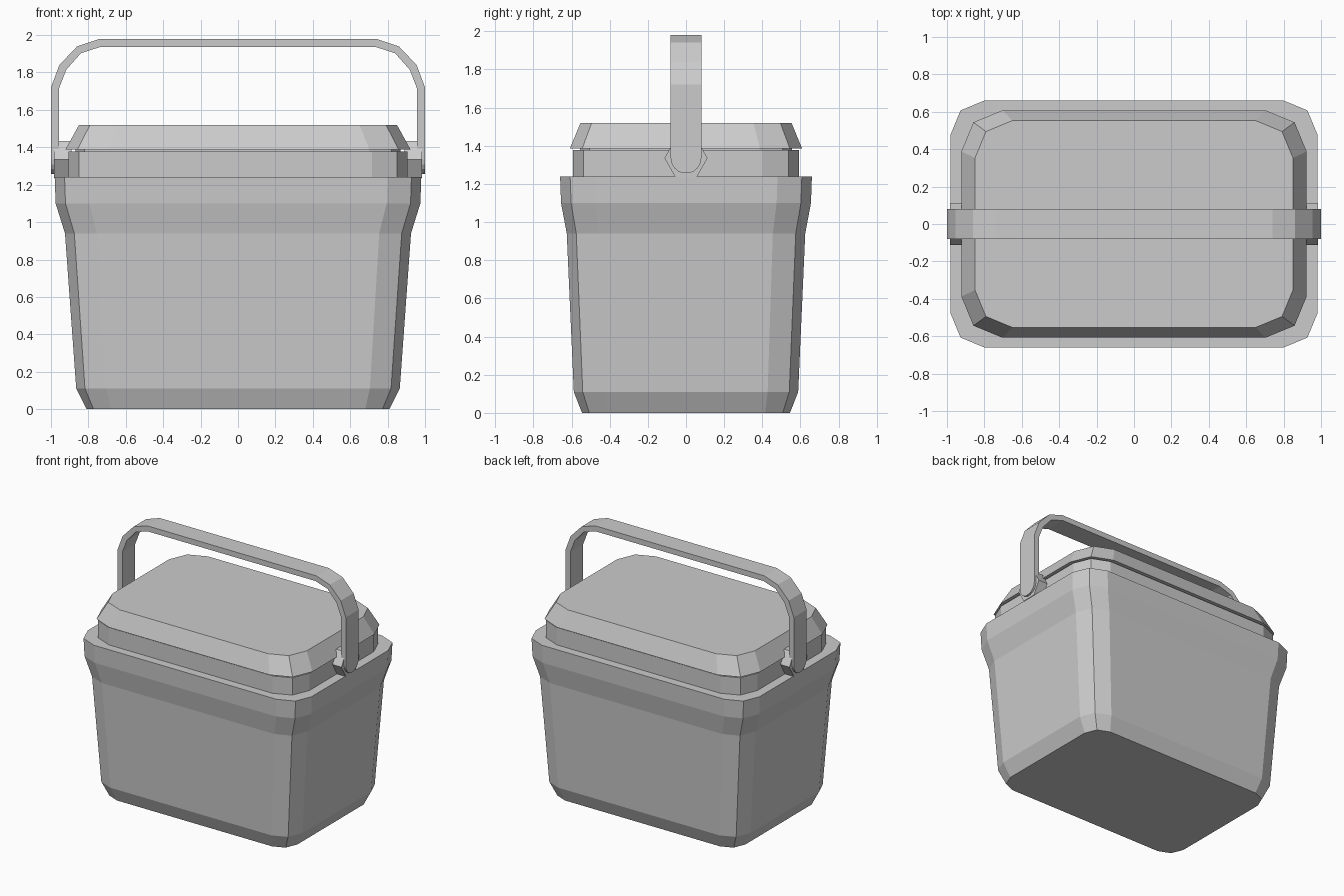
import bpy, bmesh, math

if "Cube" in bpy.data.objects:
    bpy.data.objects.remove(bpy.data.objects["Cube"])


def finish(name, bm):
    bmesh.ops.recalc_face_normals(bm, faces=bm.faces)
    mesh = bpy.data.meshes.new(name)
    bm.to_mesh(mesh)
    bm.free()
    obj = bpy.data.objects.new(name, mesh)
    bpy.context.collection.objects.link(obj)
    return obj


def loft(name, rings):
    """Skin a list of equal-length closed point loops and cap both ends."""
    bm = bmesh.new()
    loops = [[bm.verts.new(p) for p in ring] for ring in rings]
    n = len(loops[0])
    for a, b in zip(loops, loops[1:]):
        for i in range(n):
            j = (i + 1) % n
            bm.faces.new((a[i], a[j], b[j], b[i]))
    bm.faces.new(loops[0][::-1])
    bm.faces.new(loops[-1])
    return finish(name, bm)


def rounded_rect(hx, hy, r, z):
    """Rectangle whose corners are rounded with two segments each."""
    pts = []
    for k, (sx, sy) in enumerate([(1, 1), (-1, 1), (-1, -1), (1, -1)]):
        for s in range(3):
            a = math.radians(90 * k + 45 * s)
            pts.append((sx * (hx - r) + r * math.cos(a),
                        sy * (hy - r) + r * math.sin(a), z))
    return pts


# Tapered tub with flared rim
loft("tub", [rounded_rect(*s) for s in [
    (0.81, 0.545, 0.13, 0.0), (0.865, 0.588, 0.16, 0.11),
    (0.925, 0.625, 0.17, 0.94), (0.975, 0.655, 0.18, 1.10),
    (0.98, 0.66, 0.18, 1.24)]])

# Upright collar with a thin shadow groove under the lid
loft("collar", [rounded_rect(*s) for s in [
    (0.907, 0.593, 0.19, 1.23), (0.907, 0.593, 0.19, 1.377),
    (0.87, 0.556, 0.17, 1.377), (0.87, 0.556, 0.17, 1.40)]])

# Bevelled lid
loft("lid", [rounded_rect(*s) for s in [
    (0.923, 0.608, 0.22, 1.387), (0.85, 0.553, 0.20, 1.52)]])

# Handle: flat strap bent over the top, with rounded ends at the pivots
PIVOT_Z, HALF_W = 1.335, 0.08
half_path = []  # (outer x, outer z, inner x, inner z, half width)
for deg in (80, 60, 40, 20, 0):
    a = math.radians(deg)
    z = PIVOT_Z - HALF_W * math.sin(a)
    half_path.append((1.0, z, 0.957, z, HALF_W * math.cos(a)))
half_path += [
    (1.0, 1.72, 0.957, 1.715, HALF_W), (0.955, 1.84, 0.918, 1.815, HALF_W),
    (0.86, 1.94, 0.84, 1.903, HALF_W), (0.74, 1.98, 0.735, 1.937, HALF_W)]
path = half_path + [(-ox, oz, -ix, iz, w)
                    for ox, oz, ix, iz, w in reversed(half_path)]
loft("handle", [[(ox, -w, oz), (ox, w, oz), (ix, w, iz), (ix, -w, iz)]
                for ox, oz, ix, iz, w in path])

# Hexagonal pivot bosses joining the handle to the collar
for side, label in ((1, "right"), (-1, "left")):
    loft("pivot_" + label, [
        [(side * x, 0.113 * math.cos(i * math.pi / 3),
          PIVOT_Z + 0.113 * math.sin(i * math.pi / 3)) for i in range(6)]
        for x in (0.89, 0.985)])
